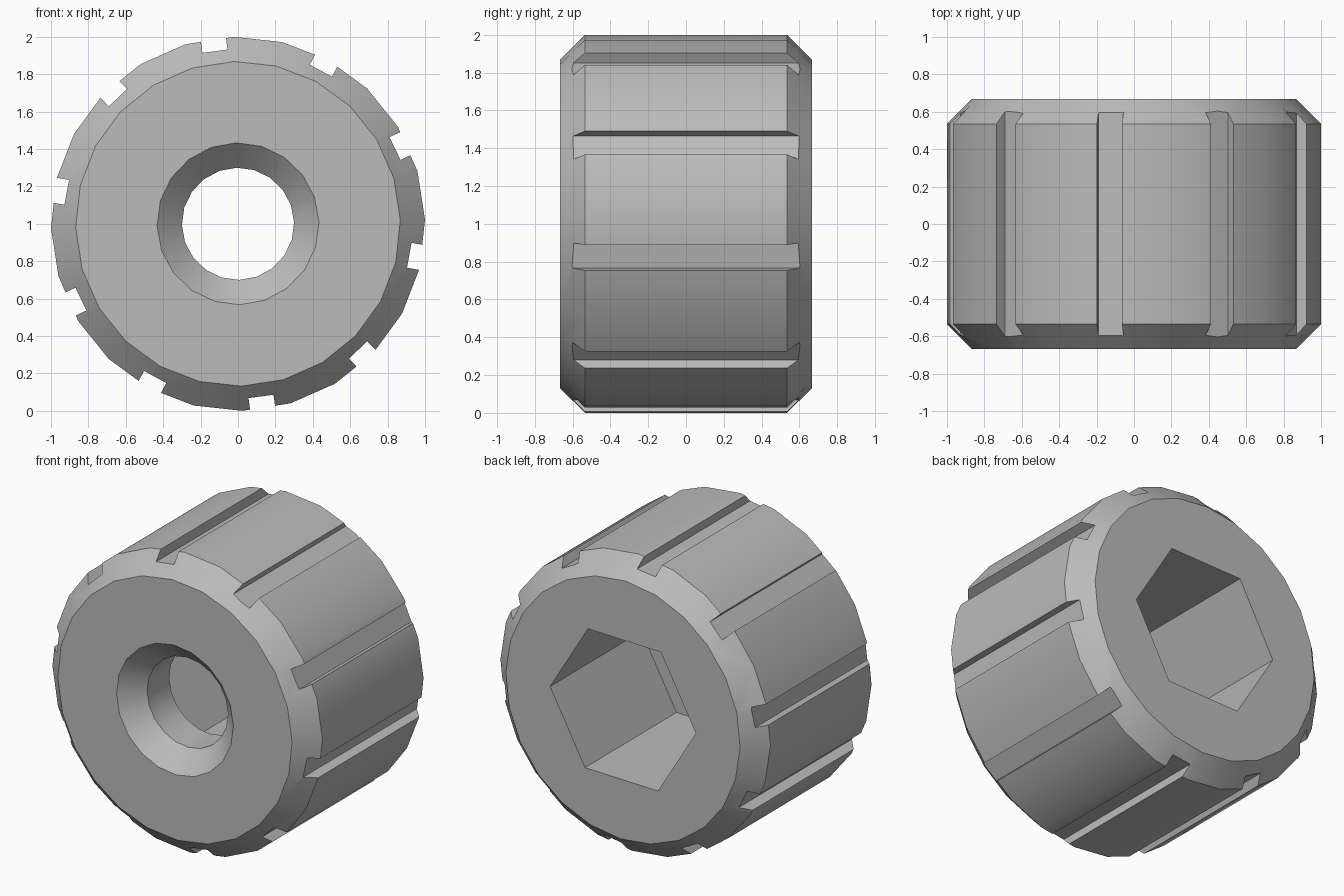
import bpy
import bmesh
from math import cos, sin, radians, tau

if "Cube" in bpy.data.objects:
    bpy.data.objects.remove(bpy.data.objects["Cube"], do_unlink=True)

CENTRE_Z = 1.0
TILT = radians(1.3)          # slight turn shared by the body, bore and socket
HALF = 0.667                 # half of the knob's length along y
CHAMFER = 0.132

grey = bpy.data.materials.new("plain grey")
grey.use_nodes = True
COLOUR = (0.50, 0.50, 0.50, 1)
grey.diffuse_color = COLOUR
grey.node_tree.nodes["Principled BSDF"].inputs["Base Color"].default_value = COLOUR


def make_object(name, bm):
    bmesh.ops.recalc_face_normals(bm, faces=bm.faces)
    mesh = bpy.data.meshes.new(name)
    bm.to_mesh(mesh)
    bm.free()
    mesh.materials.append(grey)
    obj = bpy.data.objects.new(name, mesh)
    bpy.context.collection.objects.link(obj)
    return obj


def lathe(name, profile, sides):
    """Solid turned about the y axis from (radius, y) pairs, capped at both ends."""
    bm = bmesh.new()
    rings = []
    for r, y in profile:
        angles = [TILT + tau * i / sides for i in range(sides)]
        rings.append([bm.verts.new((r * cos(a), y, CENTRE_Z + r * sin(a))) for a in angles])
    for low, high in zip(rings, rings[1:]):
        for i in range(sides):
            j = (i + 1) % sides
            bm.faces.new((low[i], low[j], high[j], high[i]))
    bm.faces.new(rings[0])
    bm.faces.new(rings[-1])
    return make_object(name, bm)


def grip_slots(name, count, first, width, floor):
    """Ring of long boxes that cut the grip slots."""
    bm = bmesh.new()
    for k in range(count):
        a = first + tau * k / count
        ends = []
        for y in (-1, 1):
            ring = []
            for r, t in ((floor, -1), (1.2, -1), (1.2, 1), (floor, 1)):
                s = t * width / 2
                ring.append(bm.verts.new((r * cos(a) - s * sin(a), y,
                                          CENTRE_Z + r * sin(a) + s * cos(a))))
            ends.append(ring)
            bm.faces.new(ring)
        for i in range(4):
            j = (i + 1) % 4
            bm.faces.new((ends[0][i], ends[0][j], ends[1][j], ends[1][i]))
    return make_object(name, bm)


# Chamfered round body
knob = lathe("knob_body", [(1 - CHAMFER, -HALF), (1, CHAMFER - HALF),
                           (1, HALF - CHAMFER), (1 - CHAMFER, HALF)], 24)

# Countersunk bore at the front, hexagonal socket at the back, slots round the rim
over = 0.1
cutters = [
    lathe("bore_cutter", [(0.433 + over, -HALF - over), (0.30, 0.133 - HALF), (0.30, 0.1)], 20),
    lathe("socket_cutter", [(0.54, -0.30), (0.54, HALF + over)], 6),
    grip_slots("slot_cutter", 10, radians(97.6), 0.135, 0.931),
]

bpy.ops.object.select_all(action="DESELECT")
bpy.context.view_layer.objects.active = knob
knob.select_set(True)
for cutter in cutters:
    cutter.hide_render = True
    cut = knob.modifiers.new(cutter.name, "BOOLEAN")
    cut.operation = "DIFFERENCE"
    cut.solver = "EXACT"
    cut.object = cutter
    bpy.ops.object.modifier_apply(modifier=cut.name)
for cutter in cutters:
    bpy.data.objects.remove(cutter, do_unlink=True)

# One shared material slot, smooth curves with crisp edges
knob.data.materials.clear()
knob.data.materials.append(grey)
for face in knob.data.polygons:
    face.material_index = 0
bpy.ops.object.shade_smooth_by_angle(angle=radians(30))
